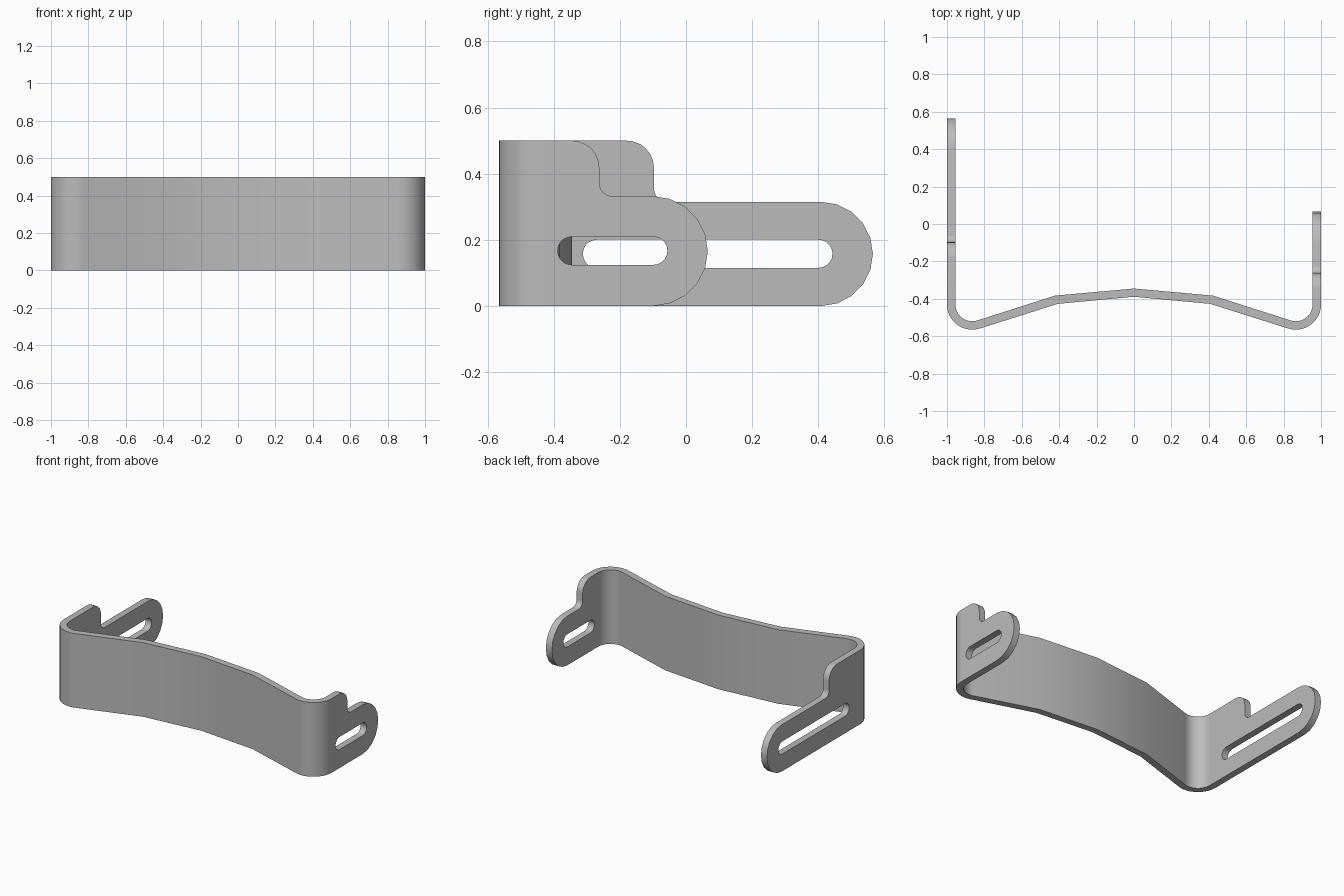
import bpy, bmesh
from math import cos, sin, radians
from mathutils import Matrix

cube = bpy.data.objects.get("Cube")
if cube:
    bpy.data.objects.remove(cube)

steel = bpy.data.materials.new("plain_grey_steel")
steel.use_nodes = True
GREY = (0.5, 0.5, 0.5, 1)
steel.diffuse_color = GREY
steel.node_tree.nodes["Principled BSDF"].inputs["Base Color"].default_value = GREY

THICK = 0.045
HEIGHT = 0.5
BEND_Y = -0.43


def arc(cx, cy, r, start, end, steps):
    angles = [radians(start + (end - start) * i / steps) for i in range(steps + 1)]
    return [(cx + r * cos(a), cy + r * sin(a)) for a in angles]


def plate(name, loops, depth, matrix):
    """Fill flat outlines (holes included), thicken them and place the result."""
    curve = bpy.data.curves.new(name, "CURVE")
    curve.dimensions = "2D"
    curve.fill_mode = "BOTH"
    curve.extrude = depth / 2
    for loop in loops:
        spline = curve.splines.new("POLY")
        spline.points.add(len(loop) - 1)
        for point, (u, v) in zip(spline.points, loop):
            point.co = (u, v, 0, 1)
        spline.use_cyclic_u = True
    helper = bpy.data.objects.new(name + "_outline", curve)
    bpy.context.collection.objects.link(helper)
    graph = bpy.context.evaluated_depsgraph_get()
    mesh = bpy.data.meshes.new_from_object(helper.evaluated_get(graph))
    bpy.data.objects.remove(helper)

    bm = bmesh.new()
    bm.from_mesh(mesh)
    bmesh.ops.remove_doubles(bm, verts=bm.verts, dist=0.0005)
    bmesh.ops.transform(bm, matrix=matrix, verts=bm.verts)
    bmesh.ops.recalc_face_normals(bm, faces=bm.faces)
    bm.to_mesh(mesh)
    bm.free()
    mesh.materials.clear()
    mesh.materials.append(steel)

    obj = bpy.data.objects.new(name, mesh)
    bpy.context.collection.objects.link(obj)
    bpy.ops.object.select_all(action="DESELECT")
    obj.select_set(True)
    bpy.context.view_layer.objects.active = obj
    bpy.ops.object.shade_smooth_by_angle(angle=radians(30))
    return obj


# Bowed front band with a rounded bend at each end
def band_edge(radius, knee, crown_y):
    half = arc(-0.865, BEND_Y, radius, 180, 288, 12) + [knee]
    return half + [(0, crown_y)] + [(-x, y) for x, y in reversed(half)]


outer = band_edge(0.135, (-0.408, -0.427), -0.389)
inner = band_edge(0.135 - THICK, (-0.422, -0.383), -0.345)
plate("front_band", [outer + inner[::-1]], HEIGHT,
      Matrix.Translation((0, 0, HEIGHT / 2)))


# Side arms: tall shoulder stepping down to a round-ended slotted tongue
def arm(name, x, step_y, tip_y, tongue, slot_start, slot_end, slot_z):
    r = tongue / 2
    shoulder, fillet, slot_r = 0.082, 0.04, 0.0425
    outline = [(BEND_Y, HEIGHT), (BEND_Y, 0)]
    outline += arc(tip_y - r, r, r, -90, 90, 10)
    outline += arc(step_y + fillet, tongue + fillet, fillet, 270, 180, 6)
    outline += arc(step_y - shoulder, HEIGHT - shoulder, shoulder, 0, 90, 6)
    slot = arc(slot_end - slot_r, slot_z, slot_r, 90, -90, 10)
    slot += arc(slot_start + slot_r, slot_z, slot_r, 270, 90, 10)
    # Outline axes become y and z, thickness runs along x
    turn = Matrix(((0, 0, 1, x), (1, 0, 0, 0), (0, 1, 0, 0), (0, 0, 0, 1)))
    plate(name, [outline, slot], THICK, turn)


side = 1 - THICK / 2
arm("left_short_arm", side, -0.262, 0.066, 0.332, -0.388, -0.056, 0.167)
arm("right_long_arm", -side, -0.097, 0.565, 0.315, -0.312, 0.443, 0.158)
